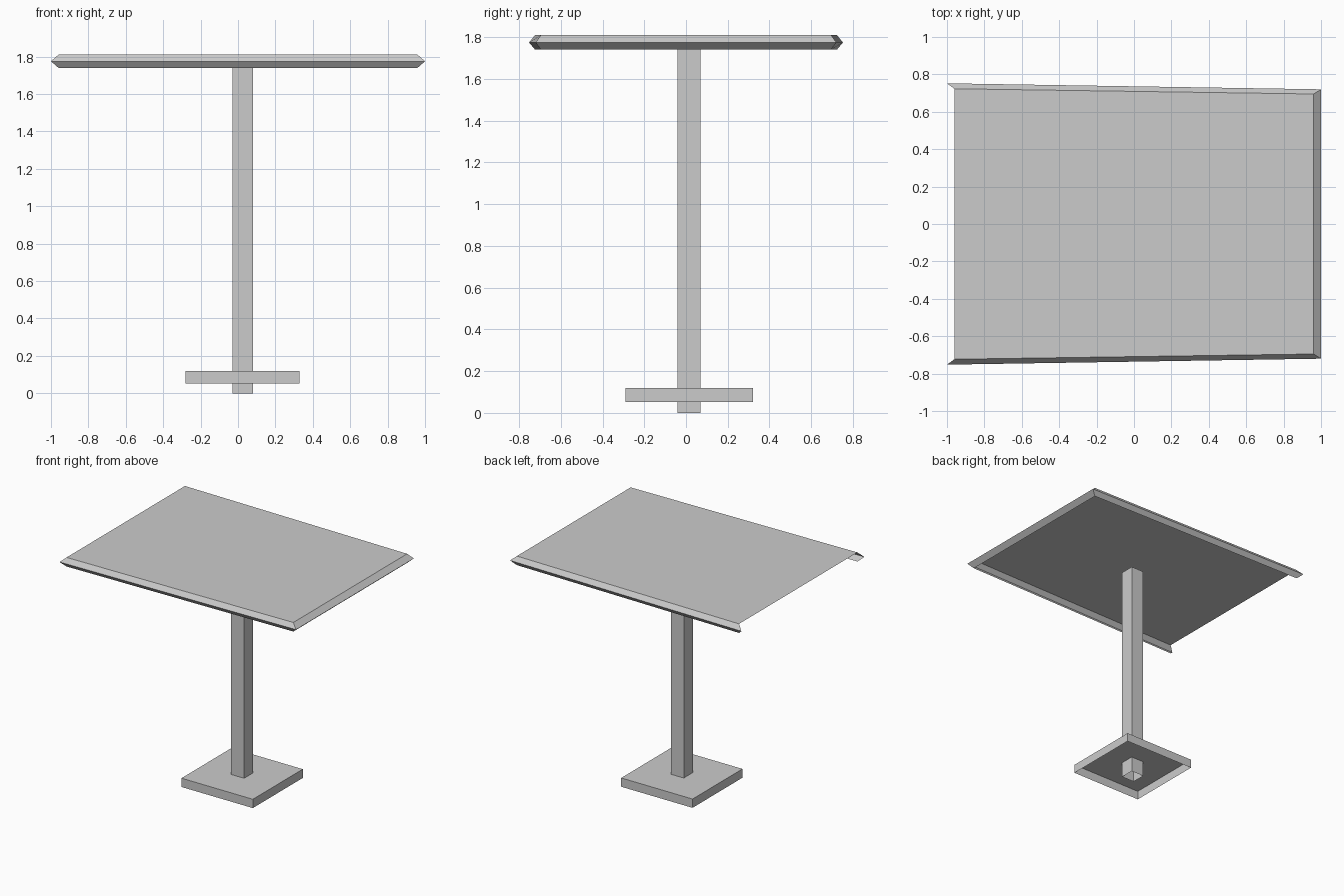
import bpy, bmesh

if "Cube" in bpy.data.objects:
    bpy.data.objects.remove(bpy.data.objects["Cube"])


def finish(bm, name):
    mesh = bpy.data.meshes.new(name)
    bm.to_mesh(mesh)
    bm.free()
    obj = bpy.data.objects.new(name, mesh)
    bpy.context.collection.objects.link(obj)
    return obj


def ring(bm, x, y_left, y_right, z):
    """Four corners, tapering from the left (-x) to the right (+x) side."""
    return [bm.verts.new(p) for p in ((-x, -y_left, z), (x, -y_right, z),
                                      (x, y_right, z), (-x, y_left, z))]


def open_box(name, x0, x1, y0, y1, z0, z1, capped):
    """Thin-walled box without a bottom; the top is optional."""
    bm = bmesh.new()
    rings = [[bm.verts.new((x, y, z)) for x, y in
              ((x0, y0), (x1, y0), (x1, y1), (x0, y1))] for z in (z0, z1)]
    for i in range(4):
        j = (i + 1) % 4
        bm.faces.new((rings[0][i], rings[0][j], rings[1][j], rings[1][i]))
    if capped:
        bm.faces.new(rings[1])
    return finish(bm, name)


# Table top: flat panel with a pointed rim on three sides, open on the left and below
bm = bmesh.new()
rings = [ring(bm, 0.96, 0.723, 0.695, 1.74),
         ring(bm, 1.00, 0.752, 0.720, 1.775),
         ring(bm, 0.96, 0.723, 0.695, 1.81)]
for low, high in zip(rings, rings[1:]):
    for i in range(3):
        bm.faces.new((low[i], low[i + 1], high[i + 1], high[i]))
bm.faces.new(rings[-1])
finish(bm, "table_top")

# Square post, slightly off centre, and the foot plate around it
open_box("post", -0.03, 0.08, -0.04, 0.07, 0.0, 1.74, False)
open_box("foot_plate", -0.28, 0.33, -0.29, 0.32, 0.052, 0.12, True)
